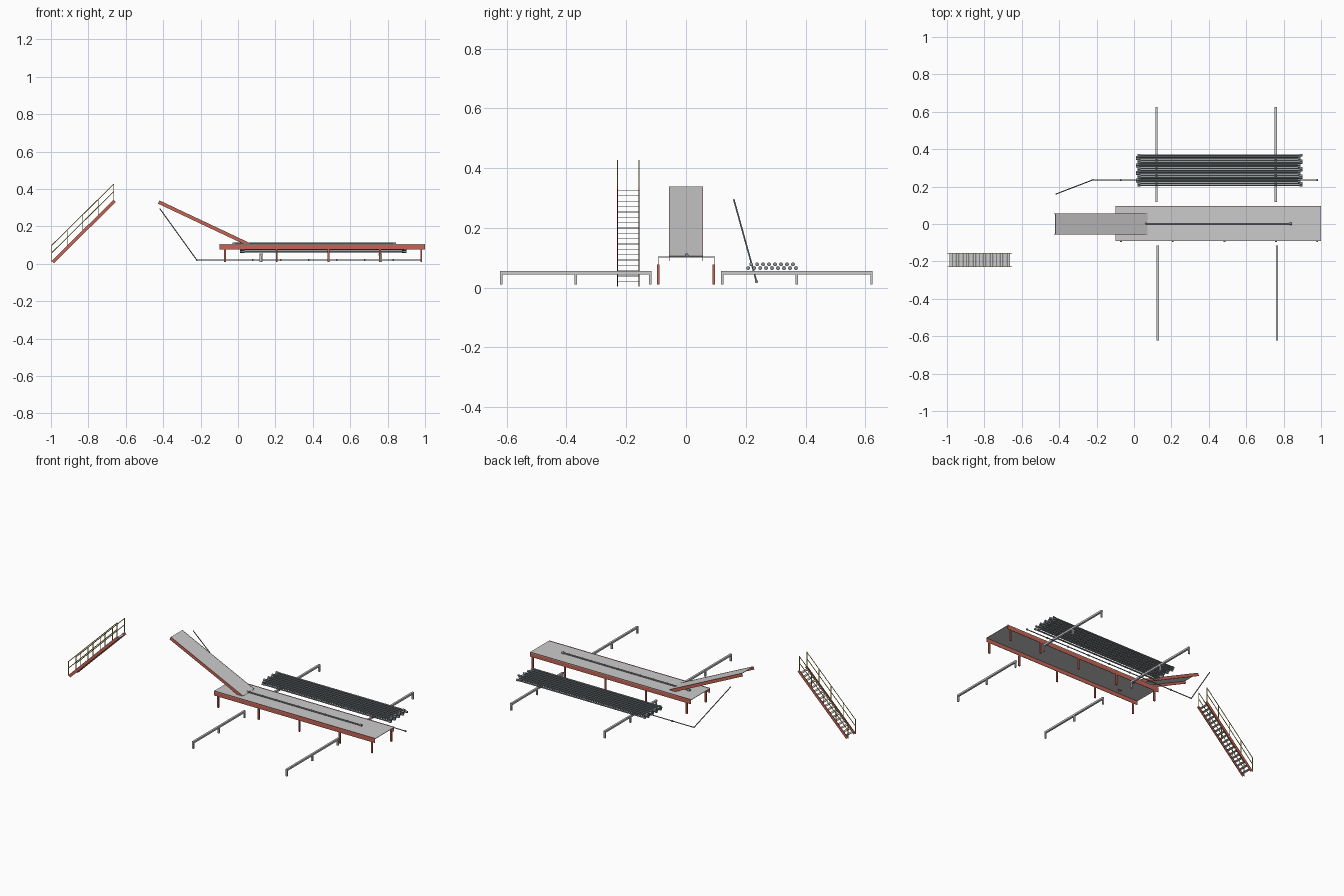
import bpy, bmesh, math
from mathutils import Vector, Matrix

if "Cube" in bpy.data.objects:
    bpy.data.objects.remove(bpy.data.objects["Cube"])


def material(name, rgb):
    m = bpy.data.materials.new(name)
    m.diffuse_color = (*rgb, 1)
    m.use_nodes = True
    m.node_tree.nodes["Principled BSDF"].inputs["Base Color"].default_value = m.diffuse_color
    return m


RED = material("red_steel", (0.55, 0.13, 0.09))
YELLOW = material("rail_yellow", (0.6, 0.5, 0.08))
DARK = material("pipe_grey", (0.25, 0.28, 0.30))


def box(bm, x0, x1, y0, y1, z0, z1):
    m = Matrix.Translation(((x0 + x1) / 2, (y0 + y1) / 2, (z0 + z1) / 2))
    bmesh.ops.create_cube(bm, size=1, matrix=m @ Matrix.Diagonal((x1 - x0, y1 - y0, z1 - z0, 1)))


def rod(bm, a, b, r, n=8):
    a, b = Vector(a), Vector(b)
    rot = (b - a).to_track_quat('Z', 'Y').to_matrix().to_4x4()
    bmesh.ops.create_cone(bm, cap_ends=True, segments=n, radius1=r, radius2=r,
                          depth=(b - a).length, matrix=Matrix.Translation((a + b) / 2) @ rot)


def slab(bm, profile, y0, y1):
    """Extrude an xz outline from y0 to y1."""
    f = bm.faces.new([bm.verts.new((x, y0, z)) for x, z in profile])
    ext = bmesh.ops.extrude_face_region(bm, geom=[f])
    bmesh.ops.translate(bm, vec=(0, y1 - y0, 0),
                        verts=[v for v in ext["geom"] if isinstance(v, bmesh.types.BMVert)])


def finish(name, bm, mat=None, smooth=False):
    bmesh.ops.recalc_face_normals(bm, faces=bm.faces)
    me = bpy.data.meshes.new(name)
    bm.to_mesh(me)
    bm.free()
    ob = bpy.data.objects.new(name, me)
    bpy.context.collection.objects.link(ob)
    if mat:
        me.materials.append(mat)
    if smooth:
        bpy.context.view_layer.objects.active = ob
        ob.select_set(True)
        bpy.ops.object.shade_smooth_by_angle(angle=math.radians(50))
        ob.select_set(False)
    return ob


# Catwalk deck plate
bm = bmesh.new()
box(bm, -0.10, 1.0, -0.092, 0.095, 0.101, 0.104)
finish("catwalk_deck", bm)

# Catwalk side beams and legs
bm = bmesh.new()
for y in (-0.091, 0.094):
    box(bm, -0.10, 1.0, y - 0.001, y + 0.001, 0.077, 0.106)
finish("catwalk_side_beams", bm, RED)
bm = bmesh.new()
for x in (-0.07, 0.207, 0.484, 0.76, 0.98):
    for y in (-0.0925, 0.0935):
        box(bm, x - 0.005, x + 0.005, y - 0.004, y + 0.004, 0.011, 0.078)
finish("catwalk_legs", bm, RED)

# Sloped ramp: plate and side beams
lo, hi = Vector((0.072, 0.106)), Vector((-0.42, 0.338))
d = (hi - lo).normalized()
n = Vector((-d.y, d.x))            # points down, under the ramp
if n.y > 0:
    n = -n


def strip(a, b, nrm, t0, t1):
    return [a + nrm * t0, b + nrm * t0, b + nrm * t1, a + nrm * t1]


bm = bmesh.new()
slab(bm, strip(lo, hi, n, 0, 0.003), -0.056, 0.056)
finish("ramp_plate", bm)
bm = bmesh.new()
for y in (-0.056, 0.055):
    slab(bm, strip(lo, hi, n, -0.001, 0.018), y - 0.0005, y + 0.0015)
finish("ramp_side_beams", bm, RED)

# Pipe rack beams with three legs each
bm = bmesh.new()
for xs, ys in (((0.12, 0.758), (0.117, 0.625)), ((0.127, 0.765), (-0.622, -0.115))):
    for x in xs:
        box(bm, x - 0.006, x + 0.006, ys[0], ys[1], 0.044, 0.055)
        for y in (ys[0] + 0.004, sum(ys) / 2, ys[1] - 0.004):
            box(bm, x - 0.005, x + 0.005, y - 0.004, y + 0.004, 0.011, 0.045)
finish("pipe_rack_frames", bm)


# Drill pipes with thicker end joints
def pipe(bm, x0, x1, y, z):
    rod(bm, (x0, y, z), (x1, y, z), 0.0045, 10)
    rod(bm, (x0, y, z), (x0 + 0.014, y, z), 0.0065, 10)
    rod(bm, (x1 - 0.014, y, z), (x1, y, z), 0.0065, 10)


bm = bmesh.new()
for layer, count in ((0, 9), (1, 8)):
    for i in range(count):
        s = 0.005 * (-1) ** i
        pipe(bm, 0.015 + s, 0.895 + s, 0.208 + 0.02 * i + 0.01 * layer, 0.0655 + 0.0125 * layer)
finish("stacked_pipes", bm, DARK, True)
bm = bmesh.new()
pipe(bm, -0.03, 0.845, 0.002, 0.1085)
finish("deck_pipe", bm, DARK, True)

# Flow line with couplings, rising at its left end
bm = bmesh.new()
bend, top = Vector((-0.22, 0.236, 0.02)), Vector((-0.418, 0.16, 0.295))
rod(bm, bend, (0.98, 0.236, 0.02), 0.0028)
rod(bm, bend, top, 0.0028)
bmesh.ops.create_icosphere(bm, subdivisions=2, radius=0.0045, matrix=Matrix.Translation(bend))
for i in range(1, 9):
    x = -0.22 + 0.15 * i
    rod(bm, (x - 0.005, 0.236, 0.02), (x + 0.003, 0.236, 0.02), 0.0055)
finish("flow_line", bm, DARK, True)

# Stair: stringers, treads, handrails
sa, sb = Vector((-0.996, 0.016)), Vector((-0.665, 0.343))
sd = (sb - sa).normalized()
sn = Vector((sd.y, -sd.x))
sides = (-0.229, -0.157)
bm = bmesh.new()
for y in sides:
    slab(bm, strip(sa, sb, sn, 0, 0.017), y - 0.0015, y + 0.0015)
finish("stair_stringers", bm, RED)

bm = bmesh.new()
for i in range(18):
    p = sa.lerp(sb, (i + 0.6) / 18.3) + sn * 0.008
    box(bm, p.x - 0.008, p.x + 0.008, sides[0], sides[1], p.y - 0.001, p.y + 0.001)
finish("stair_treads", bm)

bm = bmesh.new()
for y in sides:
    for i in range(5):
        p = sa.lerp(sb, i / 4)
        rod(bm, (p.x, y, p.y - 0.005), (p.x, y, p.y + 0.085), 0.0022, 6)
    for h in (0.043, 0.083):
        rod(bm, (sa.x, y, sa.y + h), (sb.x, y, sb.y + h), 0.0022, 6)
finish("stair_handrails", bm, YELLOW)
